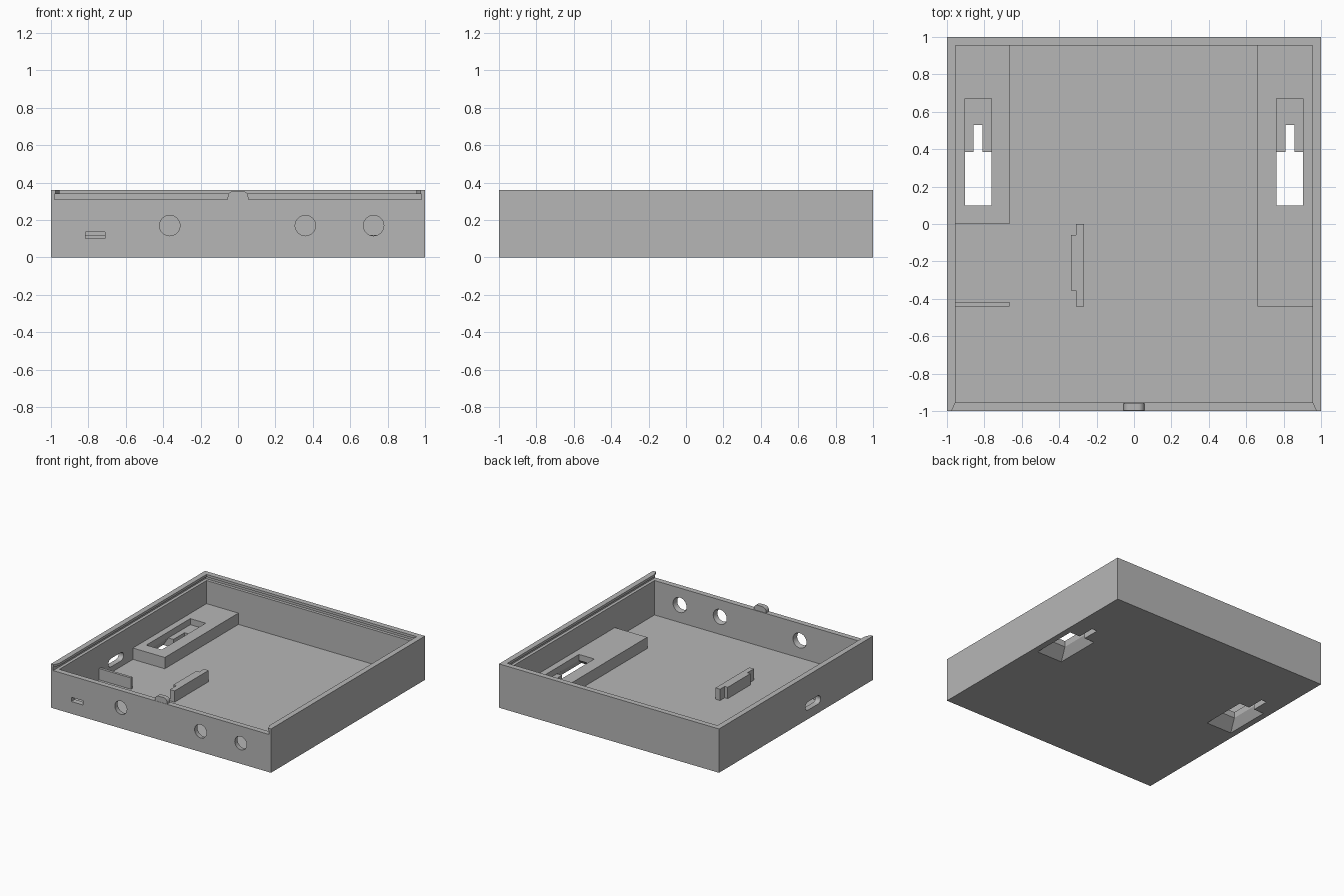
import bpy
import bmesh
from math import cos, sin, pi

cube = bpy.data.objects.get("Cube")
if cube:
    bpy.data.objects.remove(cube, do_unlink=True)

grey = bpy.data.materials.new("plain grey")
grey.use_nodes = True
grey.diffuse_color = (0.47, 0.47, 0.47, 1)
grey.node_tree.nodes["Principled BSDF"].inputs["Base Color"].default_value = grey.diffuse_color

FLOOR, WALL, HIGH = 0.027, 0.955, 0.36
RIM, LIP = 0.31, 0.34      # groove bottom and top
PAD = 0.12                 # top of the inner supports
LEDGE = 0.07               # thickness left around the keyhole slot


def loft(name, ring_a, ring_b):
    """Solid between two matching rings of points."""
    bm = bmesh.new()
    a = [bm.verts.new(p) for p in ring_a]
    b = [bm.verts.new(p) for p in ring_b]
    bm.faces.new(a)
    bm.faces.new(b)
    for i in range(len(a)):
        j = (i + 1) % len(a)
        bm.faces.new((a[i], a[j], b[j], b[i]))
    bmesh.ops.recalc_face_normals(bm, faces=bm.faces)
    mesh = bpy.data.meshes.new(name)
    bm.to_mesh(mesh)
    bm.free()
    mesh.materials.append(grey)
    obj = bpy.data.objects.new(name, mesh)
    bpy.context.collection.objects.link(obj)
    return obj


def rect(x0, x1, y0, y1, z):
    return [(x0, y0, z), (x1, y0, z), (x1, y1, z), (x0, y1, z)]


def box(name, x0, x1, y0, y1, z0, z1):
    return loft(name, rect(x0, x1, y0, y1, z0), rect(x0, x1, y0, y1, z1))


def upright(name, outline, z0, z1):
    return loft(name, [(x, y, z0) for x, y in outline], [(x, y, z1) for x, y in outline])


def circle(x, y, z, r, n=32):
    return [(x + r * cos(2 * pi * i / n), y, z + r * sin(2 * pi * i / n)) for i in range(n)]


def arc(cx, cz, r, start, end, n=8):
    return [(cx + r * cos(start + (end - start) * i / n),
             cz + r * sin(start + (end - start) * i / n)) for i in range(n + 1)]


def carve(obj, cutters):
    for cutter in cutters:
        mod = obj.modifiers.new("cut", 'BOOLEAN')
        mod.operation = 'DIFFERENCE'
        mod.solver = 'EXACT'
        mod.object = cutter
        bpy.context.view_layer.objects.active = obj
        bpy.ops.object.modifier_apply(modifier=mod.name)


# Tray shell, hollow and lid groove
tray = box("tray", -1, 1, -1, 1, 0, HIGH)
flare = [(-WALL, -0.8), (-WALL, -WALL), (-0.975, -1), (-0.975, -1.1)]
flare += [(-x, y) for x, y in reversed(flare)]
tray_cuts = [
    box("hollow_cutter", -WALL, WALL, -WALL, WALL, FLOOR, 0.5),
    box("groove_cutter", -0.98, 0.98, -1.1, 0.98, RIM, LIP),
    upright("lid_entry_cutter", flare, LIP - 0.01, 0.5),
    box("front_port_cutter", -0.815, -0.71, -1.1, -0.9, 0.1, 0.135),
]

# Round front holes, slightly wider inside
for x in (-0.365, 0.36, 0.725):
    tray_cuts.append(loft("hole_cutter", circle(x, -1.01, 0.17, 0.053),
                          circle(x, -0.945, 0.17, 0.063)))

# Rounded side port
port = arc(-0.155, 0.108, 0.034, -pi / 2, pi / 2) + arc(-0.285, 0.108, 0.034, pi / 2, 3 * pi / 2)
tray_cuts.append(loft("side_port_cutter", [(-1.1, y, z) for y, z in port],
                      [(-0.9, y, z) for y, z in port]))

# Keyhole mounts: funnel from below, slot, and open recess above
keyhole_cuts = []
for s in (-1, 1):
    c = 0.833 * s
    keyhole_cuts += [
        loft("funnel_cutter", rect(c - 0.12, c + 0.12, -0.005, 0.385, -0.005),
             rect(c - 0.07, c + 0.07, 0.1, 0.385, LEDGE)),
        box("opening_cutter", c - 0.07, c + 0.07, 0.1, 0.385, LEDGE - 0.005, 0.2),
        box("slot_cutter", c - 0.024, c + 0.024, 0.3, 0.53, -0.1, 0.2),
        box("recess_cutter", c - 0.07, c + 0.07, 0.1, 0.67, LEDGE, 0.2),
    ]

right_pad = box("right_mount_pad", -WALL, -0.665, 0, WALL, FLOOR, PAD)
left_pad = box("left_mount_pad", 0.66, WALL, -0.44, WALL, FLOOR, PAD)
carve(tray, tray_cuts + keyhole_cuts)
carve(right_pad, keyhole_cuts[:4])
carve(left_pad, keyhole_cuts[4:])
for cutter in tray_cuts + keyhole_cuts:
    bpy.data.objects.remove(cutter, do_unlink=True)

# Board supports
box("board_rib", -WALL, -0.665, -0.44, -0.418, FLOOR, PAD)
clip = [(-0.268, -0.44), (-0.268, 0), (-0.31, 0), (-0.31, -0.06),
        (-0.337, -0.06), (-0.337, -0.355), (-0.31, -0.355), (-0.31, -0.44)]
upright("board_clip", clip, FLOOR, PAD)

# Rounded catch on the front rim
catch = [(-0.055, RIM), (0.055, RIM)]
catch += arc(0.022, 0.322, 0.033, 0, pi / 2) + arc(-0.022, 0.322, 0.033, pi / 2, pi)
loft("lid_catch", [(x, -0.998, z) for x, z in catch], [(x, -0.96, z) for x, z in catch])

# Smooth the round holes, keep edges sharp
bpy.ops.object.select_all(action='DESELECT')
tray.select_set(True)
bpy.context.view_layer.objects.active = tray
bpy.ops.object.shade_smooth_by_angle()
